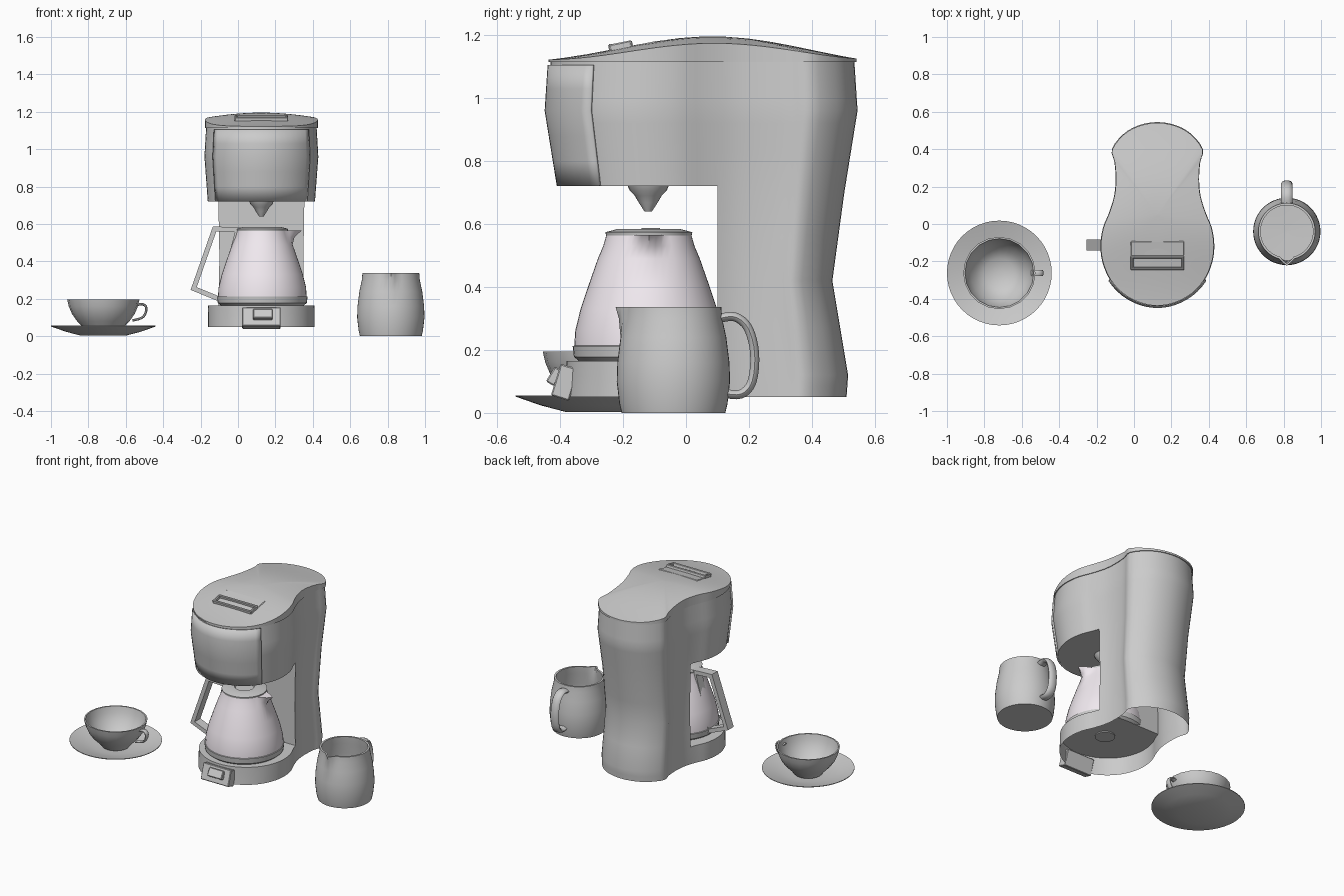
import bpy, bmesh
from math import sin, cos, pi, atan2, radians
from mathutils import Vector

if "Cube" in bpy.data.objects:
    bpy.data.objects.remove(bpy.data.objects["Cube"])

CX = 0.125  # machine centre line


def make(name, verts, faces, angle=35, solid=True):
    me = bpy.data.meshes.new(name)
    me.from_pydata([tuple(v) for v in verts], [], faces)
    bm = bmesh.new()
    bm.from_mesh(me)
    bmesh.ops.remove_doubles(bm, verts=bm.verts, dist=1e-5)
    if solid:
        bmesh.ops.recalc_face_normals(bm, faces=bm.faces)
    bm.to_mesh(me)
    bm.free()
    ob = bpy.data.objects.new(name, me)
    bpy.context.collection.objects.link(ob)
    smooth(ob, angle)
    return ob


def smooth(ob, angle):
    bpy.ops.object.select_all(action='DESELECT')
    ob.select_set(True)
    bpy.context.view_layer.objects.active = ob
    bpy.ops.object.shade_smooth_by_angle(angle=radians(angle))


def loft(name, rings, caps=True, closed=True, angle=35):
    n = len(rings[0])
    verts = [p for r in rings for p in r]
    faces = [(i * n + j, i * n + (j + 1) % n, (i + 1) * n + (j + 1) % n, (i + 1) * n + j)
             for i in range(len(rings) - 1) for j in range(n if closed else n - 1)]
    if caps:
        faces += [tuple(range(n)), tuple(range(len(verts) - n, len(verts)))]
    return make(name, verts, faces, angle)


def lathe(name, c, prof, n=48, spout=None, caps=True, angle=35):
    rings = []
    for r, z in prof:
        ring = []
        for k in range(n):
            a = 2 * pi * k / n
            rr = r
            if spout and z > spout[2]:
                d = abs((a - spout[0] + pi) % (2 * pi) - pi)
                rr += spout[1] * max(0, 1 - d / spout[4]) * (z - spout[2]) / (spout[3] - spout[2])
            ring.append((c[0] + rr * cos(a), c[1] + rr * sin(a), z))
        rings.append(ring)
    return loft(name, rings, caps, angle=angle)


def box(name, loc, size, tilt=0, bevel=0.004):
    bpy.ops.mesh.primitive_cube_add(size=1, location=loc, rotation=(tilt, 0, 0))
    ob = bpy.context.object
    ob.name, ob.scale = name, size
    bpy.ops.object.transform_apply(location=False, rotation=False)
    if bevel:
        b = ob.modifiers.new("bevel", 'BEVEL')
        b.width, b.segments = bevel, 1
    return ob


def spline(pts, sub, closed):
    n, out = len(pts), []
    get = lambda i: Vector(pts[i % n] if closed else pts[max(0, min(n - 1, i))])
    for i in range(n if closed else n - 1):
        a, b, c, d = (get(i + k) for k in (-1, 0, 1, 2))
        for s in range(sub):
            t = s / sub
            out.append(0.5 * (2 * b + (c - a) * t + (2 * a - 5 * b + 4 * c - d) * t * t
                              + (3 * b - a - 3 * c + d) * t ** 3))
    return out if closed else out + [get(n - 1)]


def bar(name, path, origin, thick, width, sides=4, axis='x', closed=False):
    """Sweep a section along a path lying in the (axis, z) plane."""
    P, n, rings = [Vector(p) for p in path], len(path), []
    for i in range(n):
        a = (P[i] - P[i - 1]).normalized() if (i or closed) else None
        b = (P[(i + 1) % n] - P[i]).normalized() if (i < n - 1 or closed) else None
        a, b = a or b, b or a
        t = (a + b).normalized()
        nrm = Vector((-t.y, t.x)) / max(0.4, t.dot(a))
        k = 2 ** 0.5 if sides == 4 else 1
        ring = []
        for s in range(sides):
            ang = 2 * pi * (s + 0.5) / sides
            q = P[i] + nrm * (k * thick / 2 * cos(ang))
            w = k * width / 2 * sin(ang)
            u = (q.x, w) if axis == 'x' else (w, q.x)
            ring.append((origin[0] + u[0], origin[1] + u[1], q.y))
        rings.append(ring)
    if closed:
        rings.append(rings[0])
    return loft(name, rings, not closed, angle=50 if sides > 4 else 30)


# Plan outline of the machine
half = [(0, .545), (.1, .527), (.18, .48), (.24, .40), (.226, .33), (.22, .24), (.228, .15),
        (.255, .06), (.287, -.02), (.3, -.11), (.29, -.2), (.25, -.295), (.18, -.372), (.09, -.42), (0, -.435)]
outline = spline(half + [(-x, y) for x, y in half[-2:0:-1]], 3, True)
# height, width scale, front y, back y
KEYS = [(.05, .95, -.385, .51), (.12, .95, -.38, .515), (.42, .93, -.372, .465),
        (.7, .95, -.398, .503), (.96, 1.015, -.44, .545), (1.114, .985, -.43, .535)]


def section(z, grow=0.0):
    for a, b in zip(KEYS, KEYS[1:]):
        if z <= b[0] + 1e-6:
            break
    t = (z - a[0]) / (b[0] - a[0])
    s, f, k = (a[i] + (b[i] - a[i]) * t for i in (1, 2, 3))
    s, f, k = s + grow / .3, f - grow, k + grow
    return [(CX + x * s, .1 + (y - .1) * ((k - .1) / .445 if y > .1 else (f - .1) / -.535), z)
            for x, y in outline]


# Hollow body with the carafe bay cut out and an open underside
body = loft("machine_body", [section(z) for z in (.05, .085, .12, .27, .42, .56, .7, .83, .92, .96, 1.0, 1.114)])
cutter = box("bay_cutter", (CX, -.4, .4425), (2, 1, .555), bevel=0)
cutter.hide_render = True
m = body.modifiers.new("bay", 'BOOLEAN')
m.operation, m.object, m.solver = 'DIFFERENCE', cutter, 'EXACT'
bpy.context.view_layer.objects.active = body
bpy.ops.object.modifier_apply(modifier="bay")
bpy.data.objects.remove(cutter)
bm = bmesh.new()
bm.from_mesh(body.data)
bmesh.ops.delete(bm, geom=[f for f in bm.faces if f.normal.z < -.9 and f.calc_center_median().z < .06], context='FACES')
bm.to_mesh(body.data)
bm.free()
smooth(body, 30)


# Domed lid following a wave from front to back
def lid_z(y, s):
    d = max(-1, min(1, (y - .09) / .54))
    return 1.122 + .026 * (1 + cos(pi * d)) + .022 * (1 - s * s)


rim = section(1.114, .006)
rings = [rim]
for s in (1, .98, .9, .75, .6, .45, .3, .15, .01):
    ring = [(CX + (x - CX) * s, .05 + (y - .05) * s) for x, y, z in rim]
    rings.append([(x, y, lid_z(y, s)) for x, y in ring])
loft("machine_lid", rings)

# Lid flap with finger slot
box("lid_flap", (CX, -.135, 1.166), (.285, .09, .014), .2)
for y, z in ((-.176, 1.168), (-.238, 1.157)):
    box("slot_bar", (CX, y, z), (.285, .014, .03), .2)
for sx in (-1, 1):
    box("slot_end", (CX + sx * .136, -.207, 1.162), (.014, .07, .03), .2)

# Raised front panel of the head
rows = []
for z in (.722, .8, .88, .96, 1.03, 1.105):
    rows.append([p for p, o in zip(section(z, .004), outline) if o.y < -.275])
panel = loft("head_front_panel", rows, False, False)
sol = panel.modifiers.new("thickness", 'SOLIDIFY')
sol.thickness, sol.offset = .01, 0

# Drip nozzle and plate boss
lathe("drip_nozzle", (CX, -.12), [(.066, .722), (.058, .705), (.043, .69), (.03, .668), (.012, .64)], 24)
lathe("plate_boss", (CX, -.12), [(.06, .166), (.06, .158)], 32)

# Switch on the base
box("switch_housing", (CX, -.385, .097), (.205, .06, .105), -.3)
box("switch_rocker", (.133, -.418, .116), (.105, .03, .055), -.55)

# Carafe
CC = (.13, -.118)
glass = lathe("carafe_glass", CC, [(.237, .21), (.234, .26), (.217, .33), (.19, .41), (.162, .49), (.145, .53), (.135, .565)],
              48, (0, .075, .51, .565, .35))
mat = bpy.data.materials.new("pale_glass")
mat.diffuse_color = (.88, .82, .87, 1)
mat.use_nodes = True
mat.node_tree.nodes["Principled BSDF"].inputs["Base Color"].default_value = mat.diffuse_color
glass.data.materials.append(mat)
lathe("carafe_base_band", CC, [(.222, .165), (.238, .178), (.242, .212), (.235, .214)])
lathe("carafe_lid", CC, [(.136, .563), (.138, .574), (.1, .584), (.06, .584), (.055, .576), (.01, .576)])
bar("carafe_handle", [(.0, .568), (-.125, .574), (-.237, .255), (-.098, .198)], (0, -.112), .026, .06, closed=True)

# Milk jug
JC = (.817, -.04)
lathe("milk_jug", JC, [(.165, 0), (.172, .03), (.18, .1), (.178, .16), (.168, .24), (.155, .3), (.152, .337),
                       (.14, .337), (.145, .29), (.158, .22), (.168, .1), (.155, .02), (.01, .015)],
      48, (1.5 * pi, .032, .25, .337, .25))
bar("milk_jug_handle", spline([(.145, .30), (.195, .305), (.237, .27), (.258, .19), (.25, .1), (.215, .06), (.16, .062)], 4, False),
    JC, .03, .06, 10, 'y')

# Cup and saucer
UC = (-.72, -.262)
lathe("cup", UC, [(.085, .02), (.105, .045), (.14, .08), (.168, .12), (.185, .16), (.193, .195),
                  (.184, .195), (.175, .155), (.155, .115), (.125, .075), (.08, .04), (.01, .035)], 20, angle=40)
bar("cup_handle", spline([(.172, .163), (.205, .172), (.228, .158), (.226, .125), (.205, .098), (.155, .084)], 3, False),
    UC, .014, .036, 8)
lathe("saucer", UC, [(.12, .003), (.2, .024), (.28, .052), (.28, .056), (.2, .032), (.12, .014), (.01, .014)], 48, angle=20)
